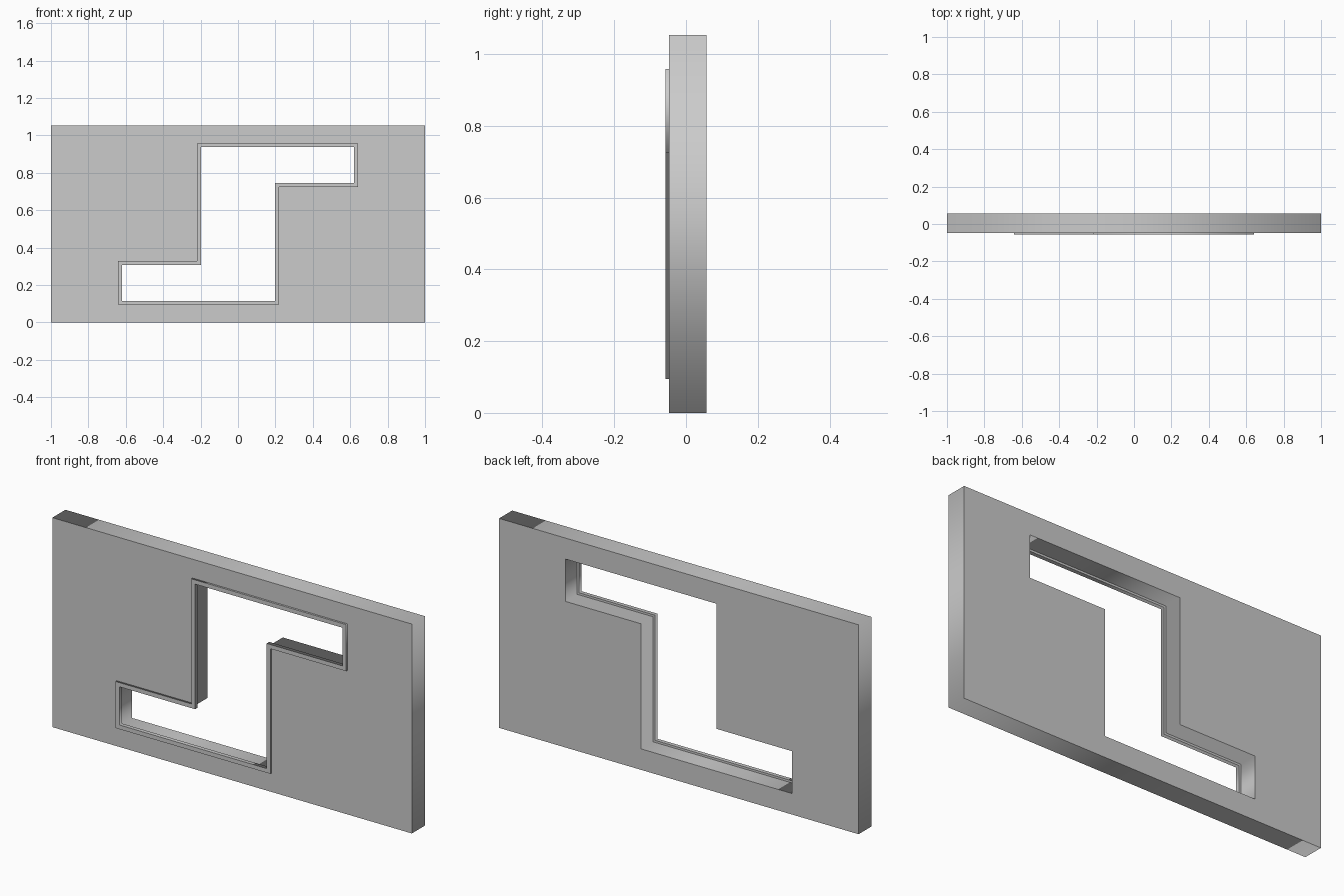
import bpy
from math import radians

if "Cube" in bpy.data.objects:
    bpy.data.objects.remove(bpy.data.objects["Cube"])

HEIGHT = 1.053
MID = HEIGHT / 2


def z_outline(grow):
    """S-shaped opening, offset outwards by grow; second half is the first turned 180 degrees."""
    g = grow
    half = [(-0.631 - g, -0.421 - g), (0.2095 + g, -0.421 - g),
            (0.2095 + g, 0.208 - g), (0.631 + g, 0.208 - g)]
    pts = half + [(-x, -z) for x, z in half]
    return [(x, z + MID) for x, z in pts]


def plate(name, outlines, y_front, y_back):
    """Flat plate in the xz plane; inner outlines become holes."""
    curve = bpy.data.curves.new(name, 'CURVE')
    curve.dimensions = '2D'
    curve.fill_mode = 'BOTH'
    curve.extrude = (y_back - y_front) / 2
    for pts in outlines:
        spline = curve.splines.new('POLY')
        spline.points.add(len(pts) - 1)
        for p, (x, z) in zip(spline.points, pts):
            p.co = (x, z, 0, 1)
        spline.use_cyclic_u = True
    obj = bpy.data.objects.new(name, curve)
    bpy.context.collection.objects.link(obj)
    obj.rotation_euler.x = radians(90)
    obj.location.y = (y_front + y_back) / 2
    bpy.ops.object.select_all(action='DESELECT')
    obj.select_set(True)
    bpy.context.view_layer.objects.active = obj
    bpy.ops.object.convert(target='MESH')
    bpy.context.object.data.shade_flat()
    return bpy.context.object


# Wall panel with the stepped opening
panel = [(-1, 0), (1, 0), (1, HEIGHT), (-1, HEIGHT)]
plate("wall_panel", [panel, z_outline(0)], -0.047, 0.057)

# Square trim bar centred on the front edge of the opening
plate("opening_trim", [z_outline(0.0105), z_outline(-0.0105)], -0.057, -0.0365)
